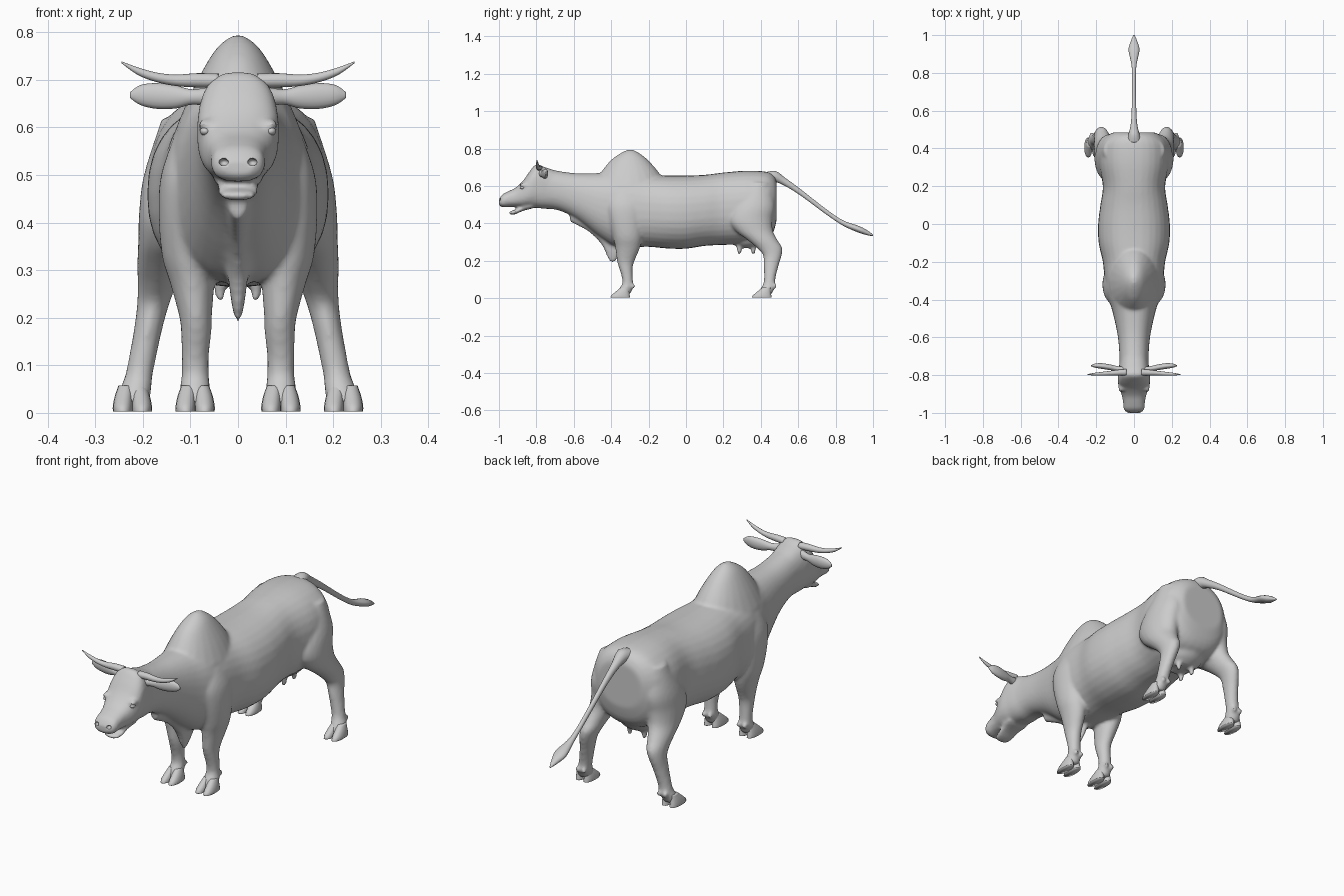
import bpy, bmesh, math
from mathutils import Vector, Matrix

AXES = {'X': (1, 2), 'Y': (0, 2), 'Z': (0, 1)}


def smooth_path(rows, steps=4):
    """Catmull-Rom interpolation through station rows."""
    out = []
    last = len(rows) - 1
    for i in range(last):
        p = [rows[max(0, min(last, i + k))] for k in (-1, 0, 1, 2)]
        for s in range(steps):
            t = s / steps
            out.append([0.5 * (2 * b + (c - a) * t + (2 * a - 5 * b + 4 * c - d) * t * t
                               + (3 * b - a - 3 * c + d) * t ** 3) for a, b, c, d in zip(*p)])
    return out + [list(rows[-1])]


def loft(bm, rows, axis, power=2.0, sides=24, flip=1):
    """Closed tube through rows (x, y, z, radius_a, radius_b)."""
    rings = []
    ia, ib = AXES[axis]
    for x, y, z, a, b in smooth_path(rows):
        ring = []
        for k in range(sides):
            t = 2 * math.pi * k / sides
            c, s = math.cos(t), math.sin(t)
            co = Vector((x, y, z))
            co[ia] += max(a, .001) * math.copysign(abs(c) ** (2 / power), c)
            co[ib] += max(b, .001) * math.copysign(abs(s) ** (2 / power), s)
            co.x *= flip
            ring.append(bm.verts.new(co))
        rings.append(ring)
    for r, q in zip(rings, rings[1:]):
        for k in range(sides):
            j = (k + 1) % sides
            bm.faces.new((r[k], r[j], q[j], q[k]))
    bm.faces.new(rings[0])
    bm.faces.new(rings[-1])


def profile(rows):
    """(y, top, bottom, half width) -> loft rows on the centre line."""
    return [(0, y, (t + b) / 2, w, (t - b) / 2) for y, t, b, w in rows]


def ball(bm, centre, size):
    m = Matrix.Translation(centre) @ Matrix.Diagonal((*size, 1))
    bmesh.ops.create_uvsphere(bm, u_segments=16, v_segments=10, radius=1, matrix=m)


def finish(bm, name):
    bmesh.ops.recalc_face_normals(bm, faces=bm.faces)
    for f in bm.faces:
        f.smooth = True
    me = bpy.data.meshes.new(name)
    bm.to_mesh(me)
    bm.free()
    ob = bpy.data.objects.new(name, me)
    bpy.context.collection.objects.link(ob)
    return ob


body = bmesh.new()

# Torso and neck
loft(body, profile([
    (.485, .625, .42, .11), (.465, .66, .35, .145), (.42, .678, .31, .18), (.32, .682, .29, .185),
    (.2, .672, .285, .165), (.1, .66, .28, .178), (0, .656, .265, .19), (-.1, .656, .266, .187),
    (-.2, .66, .275, .165), (-.3, .675, .272, .155), (-.38, .68, .277, .14), (-.46, .67, .325, .115),
    (-.58, .668, .42, .088), (-.68, .68, .47, .078), (-.76, .70, .478, .078)]), 'Y', 2.25, 32)

# Head with flat forehead and tapering muzzle
loft(body, profile([
    (-.69, .68, .48, .07), (-.76, .703, .48, .08), (-.80, .717, .483, .084), (-.835, .68, .487, .086),
    (-.87, .63, .487, .078), (-.91, .592, .488, .064), (-.95, .572, .488, .057), (-.98, .556, .486, .055),
    (-1.0, .53, .497, .036)]), 'Y', 2.5, 32)

# Lower jaw, slightly open
loft(body, profile([(-.82, .51, .48, .055), (-.87, .495, .468, .047), (-.91, .475, .45, .042),
                    (-.935, .466, .447, .036), (-.947, .462, .452, .018)]), 'Y', 2.4)

# Hump
loft(body, [(0, -.30, .60, .13, .20), (0, -.30, .67, .10, .157), (0, -.302, .735, .066, .103),
            (0, -.30, .772, .04, .056), (0, -.298, .793, .012, .018)], 'Z')

# Dewlap keel under the neck
loft(body, profile([(-.62, .46, .41, .02), (-.52, .45, .355, .025), (-.45, .42, .285, .03),
                    (-.41, .38, .20, .019), (-.375, .36, .20, .017), (-.33, .34, .265, .02)]), 'Y', 1.8)

# Udder and teats
loft(body, [(0, .34, .44, .09, .10), (0, .34, .345, .10, .10), (0, .335, .295, .085, .08),
            (0, .325, .268, .045, .05)], 'Z')

for side in (-1, 1):
    for y in (.285, .36):
        loft(body, [(.036, y, .30, .016, .018), (.038, y, .26, .012, .013), (.038, y, .233, .008, .009)],
             'Z', flip=side)
    # Front leg with shoulder
    loft(body, [(.10, -.32, .58, .035, .07), (.112, -.32, .50, .05, .10), (.115, -.32, .42, .052, .09),
                (.105, -.313, .33, .055, .078), (.096, -.312, .27, .046, .066), (.089, -.322, .20, .034, .047),
                (.088, -.322, .165, .032, .037), (.09, -.315, .12, .029, .03), (.09, -.312, .08, .029, .029),
                (.09, -.322, .05, .032, .036), (.09, -.335, .02, .03, .036)], 'Z', flip=side)
    # Hind leg with thigh and hock
    loft(body, [(.10, .39, .62, .06, .06), (.13, .365, .50, .068, .11), (.14, .345, .42, .068, .118),
                (.15, .365, .36, .06, .10), (.163, .41, .31, .049, .08), (.17, .446, .27, .041, .068),
                (.178, .462, .23, .034, .05), (.188, .456, .18, .03, .041), (.20, .449, .12, .029, .032),
                (.208, .445, .08, .029, .031), (.215, .435, .05, .033, .037), (.22, .42, .02, .032, .036)],
         'Z', flip=side)
    # Brow and dewclaws
    ball(body, (.068 * side, -.868, .605), (.016, .022, .013))
    for x, y in ((.09, -.283), (.21, .475)):
        for dx in (-.016, .016):
            ball(body, ((x + dx) * side, y, .065), (.011, .013, .013))

cow = finish(body, "body")
rm = cow.modifiers.new("fuse", 'REMESH')
rm.mode = 'VOXEL'
rm.voxel_size = .008
rm.use_smooth_shade = True
sm = cow.modifiers.new("soften", 'SMOOTH')
sm.factor = .5
sm.iterations = 6

# Nostrils cut into the muzzle
cut = bmesh.new()
for side in (-1, 1):
    ball(cut, (.03 * side, -.993, .527), (.010, .016, .008))
cutter = finish(cut, "nostril_cutter")
cutter.hide_render = True
cutter.hide_viewport = True
bo = cow.modifiers.new("nostrils", 'BOOLEAN')
bo.operation = 'DIFFERENCE'
bo.object = cutter

# Tail with tuft
bm = bmesh.new()
loft(bm, [(0, .43, .645, .04, .03), (0, .48, .65, .028, .03), (0, .53, .622, .017, .022),
          (0, .61, .568, .012, .017), (0, .75, .462, .010, .014), (0, .84, .402, .013, .014),
          (0, .92, .37, .029, .018), (0, .965, .352, .018, .014), (0, 1.0, .336, .004, .004)], 'Y', sides=16)
finish(bm, "tail")

for side, label in ((-1, "left"), (1, "right")):
    # Horn
    bm = bmesh.new()
    loft(bm, [(.04, -.785, .698, .017, .015), (.085, -.787, .699, .015, .015), (.13, -.79, .699, .012, .012),
              (.17, -.793, .705, .010, .010), (.21, -.795, .718, .007, .008), (.245, -.797, .737, .002, .002)],
         'X', sides=16, flip=side)
    finish(bm, label + "_horn")
    # Ear
    bm = bmesh.new()
    loft(bm, [(.05, -.775, .665, .018, .022), (.095, -.765, .664, .014, .016), (.13, -.758, .664, .015, .024),
              (.17, -.752, .666, .015, .027), (.205, -.75, .668, .011, .021), (.227, -.75, .668, .003, .006)],
         'X', sides=16, flip=side)
    finish(bm, label + "_ear")
    # Eye
    bm = bmesh.new()
    ball(bm, (.069 * side, -.874, .592), (.011, .014, .009))
    finish(bm, label + "_eye")
    # Cloven hooves
    for part, x, y in (("front", .09, -.352), ("hind", .222, .405)):
        bm = bmesh.new()
        for dx in (-.02, .02):
            loft(bm, [(x + dx, y, .003, .021, .053), (x + dx, y + .002, .015, .021, .049),
                      (x + dx * .9, y + .012, .035, .019, .036), (x + dx * .7, y + .025, .058, .015, .022)],
                 'Z', 2.2, 16, side)
        finish(bm, f"{part}_{label}_hoof")
